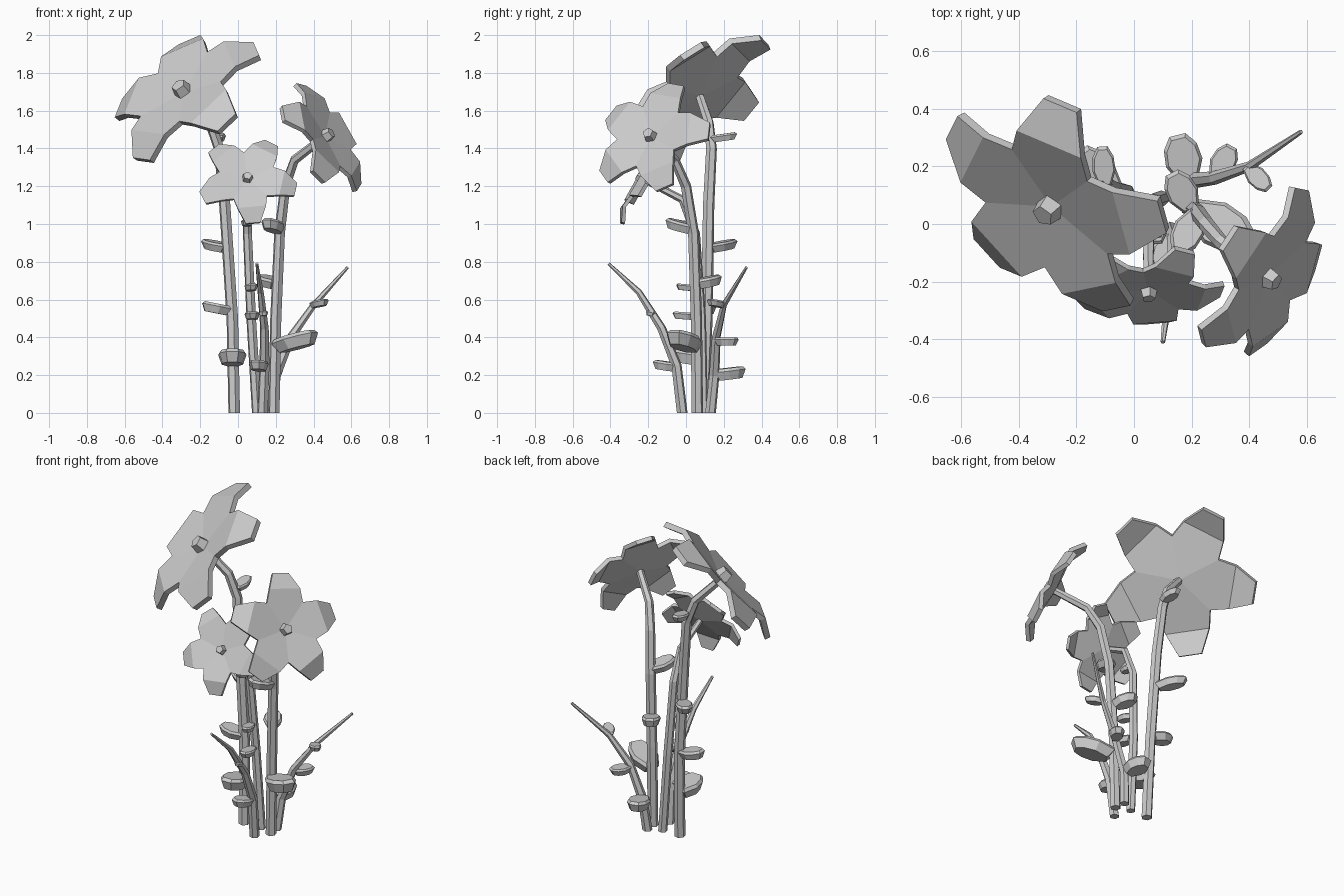
import bpy, bmesh, math
from mathutils import Vector, Matrix

cube = bpy.data.objects.get("Cube")
if cube:
    bpy.data.objects.remove(cube)

grey = bpy.data.materials.new("plain_grey")
grey.use_nodes = True
grey.diffuse_color = (0.6, 0.6, 0.6, 1)
grey.node_tree.nodes["Principled BSDF"].inputs["Base Color"].default_value = (0.6, 0.6, 0.6, 1)


def finish(bm, name):
    bmesh.ops.recalc_face_normals(bm, faces=bm.faces)
    mesh = bpy.data.meshes.new(name)
    bm.to_mesh(mesh)
    bm.free()
    mesh.materials.append(grey)
    obj = bpy.data.objects.new(name, mesh)
    bpy.context.collection.objects.link(obj)


def frame(origin, forward, up):
    """Matrix whose x axis is forward and whose z axis is nearest to up."""
    x = Vector(forward).normalized()
    y = Vector(up).cross(x).normalized()
    m = Matrix((x, y, x.cross(y))).transposed().to_4x4()
    m.translation = Vector(origin)
    return m


def tube(name, path, start, end, sides=6):
    """Faceted tube through the path points, tapering mostly near its end."""
    pts = [Vector(p) for p in path]
    last = len(pts) - 1
    bm = bmesh.new()
    rings = []
    for i, p in enumerate(pts):
        along = (pts[min(i + 1, last)] - pts[max(i - 1, 0)]).normalized()
        if i == 0:
            along = Vector((0, 0, 1))
        m = frame(p, along, (0.3, 1, 0))
        r = start + (end - start) * (i / last) ** 2
        angles = [math.tau * k / sides for k in range(sides)]
        rings.append([bm.verts.new(m @ Vector((0, r * math.cos(a), r * math.sin(a)))) for a in angles])
    for a, b in zip(rings, rings[1:]):
        for k in range(sides):
            n = (k + 1) % sides
            bm.faces.new((a[k], a[n], b[n], b[k]))
    bm.faces.new(rings[0])
    bm.faces.new(rings[-1])
    finish(bm, name)


def leaf(name, base, tip, width):
    """Chunky little leaf: broad middle outline, slightly domed top, smaller underside."""
    span = Vector(tip) - Vector(base)
    m = frame(base, span, (0, 0, 1))
    size = span.length
    outline = [(0, 0.25), (0.4, 0.5), (0.75, 0.45), (1, 0.22)]
    layers = [(0.85, 0.22), (1, 0.1), (0.75, -0.25)]
    bm = bmesh.new()
    for side in (-1, 1):
        for u, v in outline:
            for scale, lift in layers:
                along = (0.5 + (u - 0.5) * scale) * size
                bm.verts.new(m @ Vector((along, side * v * width * scale, lift * width)))
    bmesh.ops.convex_hull(bm, input=bm.verts)
    bmesh.ops.dissolve_limit(bm, angle_limit=0.02, verts=bm.verts, edges=bm.edges)
    finish(bm, name)


def flower(name, centre, normal, first, radius):
    """Five cupped petals with bent tips, and a five-sided pistil."""
    n = Vector(normal).normalized()
    d = Vector(first) - n * n.dot(Vector(first))
    m = frame(centre, d, n) @ Matrix.Scale(radius, 4)
    petal = [(0.47, -0.34, 0.06), (0.71, -0.29, 0.09), (1.0, -0.15, -0.06), (1.0, 0.15, -0.06), (0.71, 0.29, 0.09)]
    bm = bmesh.new()
    layers = []
    for drop, scale in ((0, 1), (0.075, 0.98)):
        hub = bm.verts.new((0, 0, -drop))
        rows = []
        for i in range(5):
            turn = Matrix.Rotation(math.tau * i / 5, 4, 'Z')
            rows.append([bm.verts.new(turn @ Vector((u * scale, v * scale, w - drop))) for u, v, w in petal])
        for i, r in enumerate(rows):
            bm.faces.new((hub, r[0], r[1], r[4], rows[(i + 1) % 5][0]))
            bm.faces.new(r[1:])
        layers.append([v for r in rows for v in r])
    upper, lower = layers
    for i in range(len(upper)):
        j = (i + 1) % len(upper)
        bm.faces.new((upper[i], upper[j], lower[j], lower[i]))
    bmesh.ops.transform(bm, matrix=m, verts=bm.verts)
    finish(bm, name)

    bm = bmesh.new()
    bmesh.ops.create_cone(bm, cap_ends=True, segments=5, radius1=0.12, radius2=0.09, depth=0.14,
                          matrix=m @ Matrix.Translation((0, 0, 0.06)))
    finish(bm, name + "_pistil")


# Flower stems
tube("tall_stem", [(-0.02, 0.09, 0), (-0.03, 0.11, 0.5), (-0.07, 0.12, 1.1), (-0.10, 0.135, 1.4),
                   (-0.15, 0.12, 1.54), (-0.27, 0.075, 1.67)], 0.032, 0.024)
tube("middle_stem", [(0.10, 0.09, 0), (0.07, 0.08, 0.5), (0.05, 0.05, 0.95), (0.05, -0.02, 1.13),
                     (0.05, -0.21, 1.23)], 0.027, 0.018)
tube("side_stem", [(0.19, 0.06, 0), (0.20, 0.055, 0.5), (0.22, 0.04, 0.95), (0.25, 0.0, 1.2),
                   (0.30, -0.06, 1.34), (0.45, -0.18, 1.455)], 0.031, 0.022)

# Bare pointed shoots
tube("front_shoot", [(0.13, -0.02, 0), (0.14, -0.05, 0.25), (0.14, -0.13, 0.45), (0.12, -0.25, 0.64),
                     (0.10, -0.41, 0.79)], 0.029, 0.008)
tube("side_shoot", [(0.18, 0.13, 0), (0.20, 0.15, 0.2), (0.28, 0.16, 0.4), (0.40, 0.20, 0.57),
                    (0.58, 0.32, 0.77)], 0.029, 0.008)

# Flowers
flower("tall_flower", (-0.287, 0.06, 1.698), (-0.515, -0.55, 0.655), (0.02, 0.33, 0.28), 0.448)
flower("middle_flower", (0.05, -0.23, 1.24), (0.03, -0.87, 0.5), (0.03, -0.12, -0.22), 0.262)
flower("side_flower", (0.462, -0.185, 1.463), (0.77, -0.42, 0.48), (0.17, 0.30, 0.06), 0.33)

# Small leaves: where each joins its stem, its tip and its width
leaves = {
    "tall_stem_leaf": [((-0.03, 0.11, 0.28), (-0.03, -0.08, 0.31), 0.15),
                       ((-0.04, 0.11, 0.54), (-0.19, 0.10, 0.57), 0.11),
                       ((-0.06, 0.12, 0.87), (-0.18, 0.26, 0.9), 0.10),
                       ((-0.10, 0.13, 1.45), (-0.11, 0.27, 1.47), 0.08)],
    "middle_stem_leaf": [((0.07, 0.06, 0.51), (0.08, -0.07, 0.52), 0.08),
                         ((0.06, 0.06, 0.66), (0.08, -0.05, 0.67), 0.07),
                         ((0.05, 0.04, 1.0), (0.04, -0.06, 1.01), 0.06)],
    "side_stem_leaf": [((0.20, 0.05, 0.35), (0.41, -0.07, 0.41), 0.16),
                       ((0.20, 0.05, 0.68), (0.13, 0.18, 0.71), 0.11),
                       ((0.22, 0.04, 0.97), (0.15, -0.10, 1.01), 0.11)],
    "front_shoot_leaf": [((0.13, -0.04, 0.24), (0.09, -0.17, 0.26), 0.10),
                         ((0.13, -0.16, 0.52), (0.14, -0.21, 0.53), 0.05)],
    "side_shoot_leaf": [((0.19, 0.15, 0.2), (0.15, 0.31, 0.22), 0.13),
                        ((0.28, 0.16, 0.38), (0.34, 0.27, 0.38), 0.09),
                        ((0.39, 0.20, 0.57), (0.47, 0.12, 0.59), 0.07)],
}
for name, group in leaves.items():
    for i, (base, tip, width) in enumerate(group, 1):
        leaf(f"{name}_{i}", base, tip, width)
